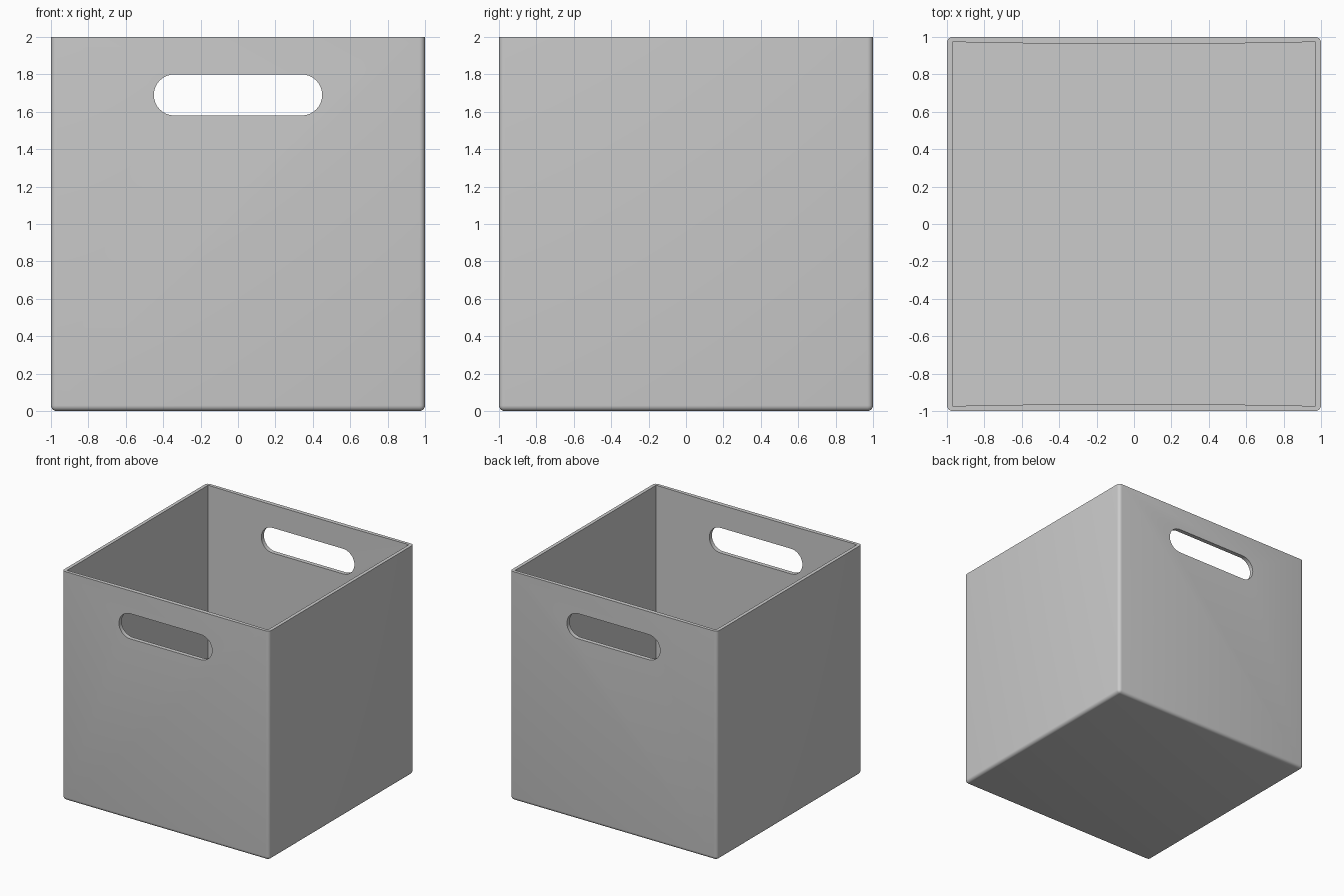
import bpy, bmesh, math
from mathutils import Vector

if "Cube" in bpy.data.objects:
    bpy.data.objects.remove(bpy.data.objects["Cube"])


def make_object(name, bm):
    bmesh.ops.recalc_face_normals(bm, faces=bm.faces)
    mesh = bpy.data.meshes.new(name)
    bm.to_mesh(mesh)
    bm.free()
    obj = bpy.data.objects.new(name, mesh)
    bpy.context.collection.objects.link(obj)
    return obj


def prism(name, profile, direction):
    # Extrude a closed outline along a direction
    bm = bmesh.new()
    face = bm.faces.new([bm.verts.new(p) for p in profile])
    ext = bmesh.ops.extrude_face_region(bm, geom=[face])
    verts = [g for g in ext["geom"] if isinstance(g, bmesh.types.BMVert)]
    bmesh.ops.translate(bm, verts=verts, vec=Vector(direction))
    return make_object(name, bm)


# Outer block: vertical and bottom edges rounded, rim left crisp
bm = bmesh.new()
bmesh.ops.create_cube(bm, size=2)
bmesh.ops.translate(bm, verts=bm.verts, vec=(0, 0, 1))
edges = [e for e in bm.edges if min(v.co.z for v in e.verts) < 0.5]
bmesh.ops.bevel(bm, geom=edges, offset=0.03, segments=5, profile=0.5, affect='EDGES')
box = make_object("storage_box", bm)

# Cavity: front and back walls thicken slightly toward the handles
half = [(-0.97, -0.973), (-0.4, -0.963), (0.4, -0.963), (0.97, -0.973)]
outline = half + [(-x, -y) for x, y in half]
cavity = prism("cavity_cutter", [(x, y, 0.03) for x, y in outline], (0, 0, 2.2))

# Stadium-shaped handle slot through front and back walls
R, STEPS = 0.11, 16
slot_outline = []
for cx, start in ((0.34, -math.pi / 2), (-0.34, math.pi / 2)):
    for i in range(STEPS + 1):
        a = start + math.pi * i / STEPS
        slot_outline.append((cx + R * math.cos(a), -1.2, 1.69 + R * math.sin(a)))
slot = prism("handle_cutter", slot_outline, (0, 2.4, 0))

# Cut the cavity and handles, then apply
bpy.context.view_layer.objects.active = box
box.select_set(True)
for cutter in (cavity, slot):
    cutter.hide_render = True
    mod = box.modifiers.new(cutter.name, 'BOOLEAN')
    mod.operation = 'DIFFERENCE'
    mod.solver = 'EXACT'
    mod.object = cutter
    bpy.ops.object.modifier_apply(modifier=mod.name)
    bpy.data.objects.remove(cutter)

bpy.ops.object.shade_smooth_by_angle(angle=math.radians(35))
